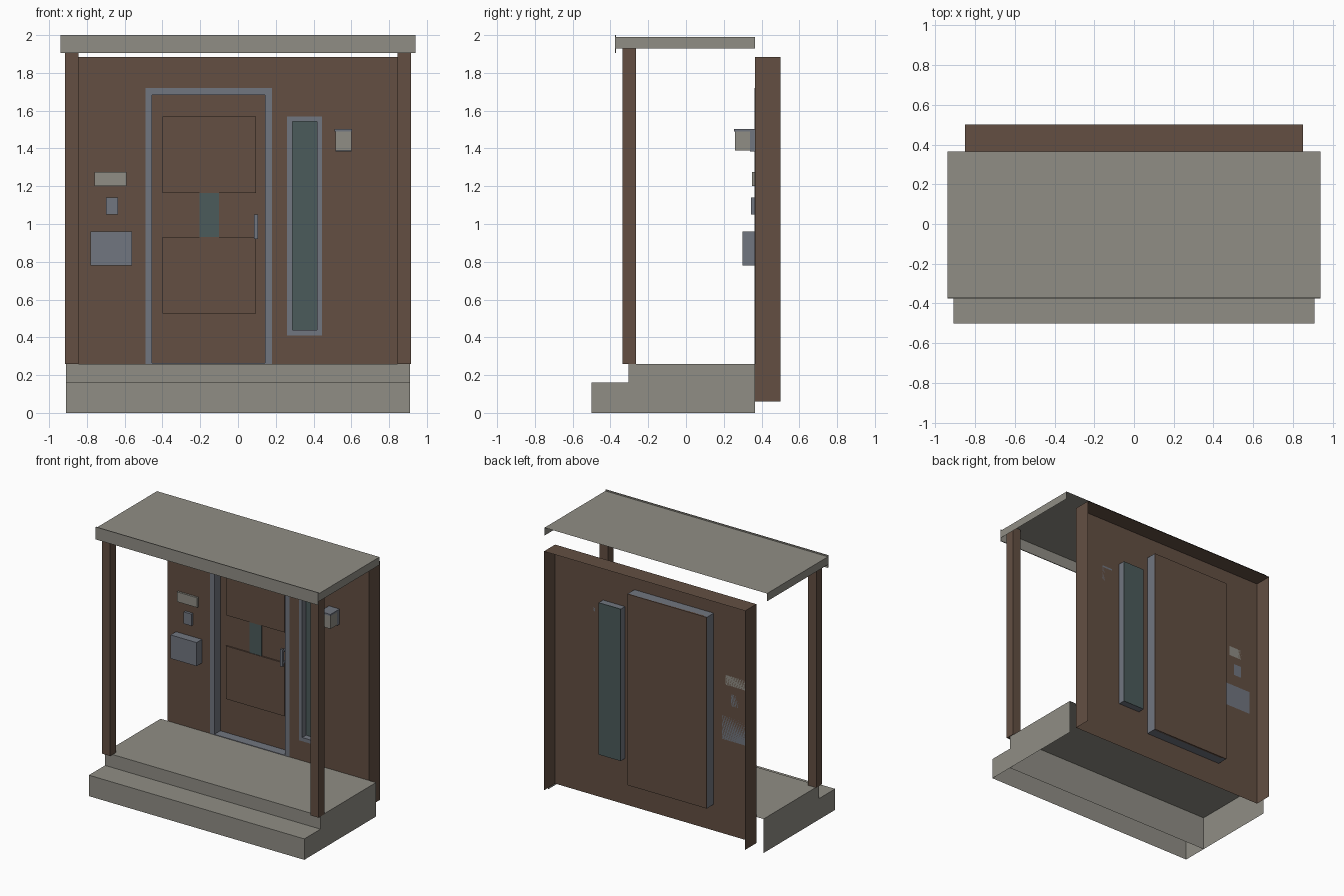
import bpy, bmesh

old = bpy.data.objects.get("Cube")
if old:
    bpy.data.objects.remove(old, do_unlink=True)


def material(name, color):
    m = bpy.data.materials.new(name)
    m.use_nodes = True
    m.diffuse_color = (*color, 1)
    m.node_tree.nodes["Principled BSDF"].inputs["Base Color"].default_value = (*color, 1)
    return m


brown = material("brown_wood", (0.125, 0.078, 0.055))
stone = material("warm_grey_stone", (0.28, 0.27, 0.235))
metal = material("blue_grey_metal", (0.165, 0.18, 0.215))
glass = material("dark_teal_glass", (0.07, 0.105, 0.105))


def finish(name, bm, mat):
    mesh = bpy.data.meshes.new(name)
    bm.to_mesh(mesh)
    bm.free()
    mesh.materials.append(mat)
    obj = bpy.data.objects.new(name, mesh)
    bpy.context.scene.collection.objects.link(obj)
    return obj


def box(name, x, y, z, mat, leave_open=()):
    """Box from (low, high) ranges; leave_open lists (axis, sign) sides to remove."""
    bm = bmesh.new()
    bmesh.ops.create_cube(bm, size=1)
    for v in bm.verts:
        v.co = [r[0] if c < 0 else r[1] for c, r in zip(v.co, (x, y, z))]
    bm.normal_update()
    gone = [f for f in bm.faces if any(f.normal[a] * s > 0.5 for a, s in leave_open)]
    bmesh.ops.delete(bm, geom=gone, context='FACES')
    return finish(name, bm, mat)


BACK, BOTTOM, FRONT = (1, 1), (2, -1), (1, -1)
WALL_Y = 0.365
DOOR_X, DOOR_Z = (-0.49, 0.18), (0.26, 1.72)
WIN_X, WIN_Z = (0.26, 0.445), (0.41, 1.57)

# Hollow porch floor and its lower step
box("porch_floor", (-0.91, 0.91), (-0.305, WALL_Y), (0, 0.26), stone, [BACK, BOTTOM])
box("porch_step", (-0.91, 0.91), (-0.5, -0.305), (0, 0.16), stone, [BACK, BOTTOM])

# Hollow canopy with a taller front fascia
box("canopy", (-0.94, 0.94), (-0.37, WALL_Y), (1.93, 1.99), stone, [BACK, BOTTOM])
box("canopy_fascia", (-0.94, 0.94), (-0.376, -0.37), (1.905, 2.0), stone)

# Posts
for side, s in (("left", 1), ("right", -1)):
    box(side + "_post", sorted((s * 0.845, s * 0.915)), (-0.335, -0.265), (0.26, 1.985), brown)

# Wall sheet with door and window openings
bm = bmesh.new()
xs = (-0.85, *DOOR_X, *WIN_X, 0.85)
zs = (0.06, DOOR_Z[0], *WIN_Z, DOOR_Z[1], 1.885)
for x0, x1 in zip(xs, xs[1:]):
    for z0, z1 in zip(zs, zs[1:]):
        cx, cz = (x0 + x1) / 2, (z0 + z1) / 2
        if any(a[0] < cx < a[1] and b[0] < cz < b[1]
               for a, b in ((DOOR_X, DOOR_Z), (WIN_X, WIN_Z))):
            continue
        bm.faces.new([bm.verts.new((x, WALL_Y, z))
                      for x, z in ((x0, z0), (x1, z0), (x1, z1), (x0, z1))])
bmesh.ops.remove_doubles(bm, verts=bm.verts, dist=0.001)
# Wall sides and top folded backwards
rim = [e for e in bm.edges if all(abs(v.co.x) > 0.84 for v in e.verts)
       and abs(e.verts[0].co.x - e.verts[1].co.x) < 0.1
       or all(v.co.z > 1.88 for v in e.verts)]
new = bmesh.ops.extrude_edge_only(bm, edges=rim)["geom"]
for v in new:
    if isinstance(v, bmesh.types.BMVert):
        v.co.y = 0.5
bmesh.ops.recalc_face_normals(bm, faces=bm.faces)
bmesh.ops.dissolve_limit(bm, angle_limit=0.01, verts=bm.verts, edges=bm.edges)
finish("wall", bm, brown)


def frame(name, x, z, y, width, sill):
    """Four bars around an opening."""
    inner = (z[0] + sill, z[1] - width)
    box(name + "_right_jamb", (x[0], x[0] + width), y, z, metal)
    box(name + "_left_jamb", (x[1] - width, x[1]), y, z, metal)
    span = (x[0] + width, x[1] - width)
    box(name + "_head", span, y, (inner[1], z[1]), metal)
    box(name + "_sill", span, y, (z[0], inner[0]), metal)


# Door
frame("door_frame", DOOR_X, DOOR_Z, (0.363, 0.445), 0.036, 0.004)
box("door_leaf", DOOR_X, (0.435, 0.45), DOOR_Z, brown).scale = (0.9999, 1, 1)
for name, z in (("upper", (1.165, 1.57)), ("lower", (0.525, 0.93))):
    box(name + "_door_panel", (-0.4, 0.095), (0.425, 0.435), z, brown)
box("door_window", (-0.205, -0.1), (0.429, 0.435), (0.93, 1.165), glass)
box("door_handle", (0.085, 0.105), (0.385, 0.405), (0.92, 1.05), metal)
for name, z in (("upper", 1.025), ("lower", 0.935)):
    box(name + "_handle_stem", (0.088, 0.102), (0.405, 0.435), (z, z + 0.012), metal)

# Side window
frame("window_frame", WIN_X, WIN_Z, (0.363, 0.415), 0.028, 0.028)
box("window_glass", WIN_X, (0.41, 0.418), WIN_Z, glass)

# Wall fittings
box("name_plate", (-0.76, -0.59), (0.35, WALL_Y), (1.2, 1.275), stone)
box("doorbell", (-0.7, -0.635), (0.345, WALL_Y), (1.05, 1.14), metal)
box("mailbox", (-0.78, -0.56), (0.3, WALL_Y), (0.78, 0.96), metal)
box("lamp_mount", (0.515, 0.6), (0.34, WALL_Y), (1.385, 1.49), metal)
box("lamp_shade", (0.515, 0.6), (0.26, 0.34), (1.39, 1.49), stone)
box("lamp_cap", (0.512, 0.603), (0.255, WALL_Y), (1.49, 1.503), metal)
